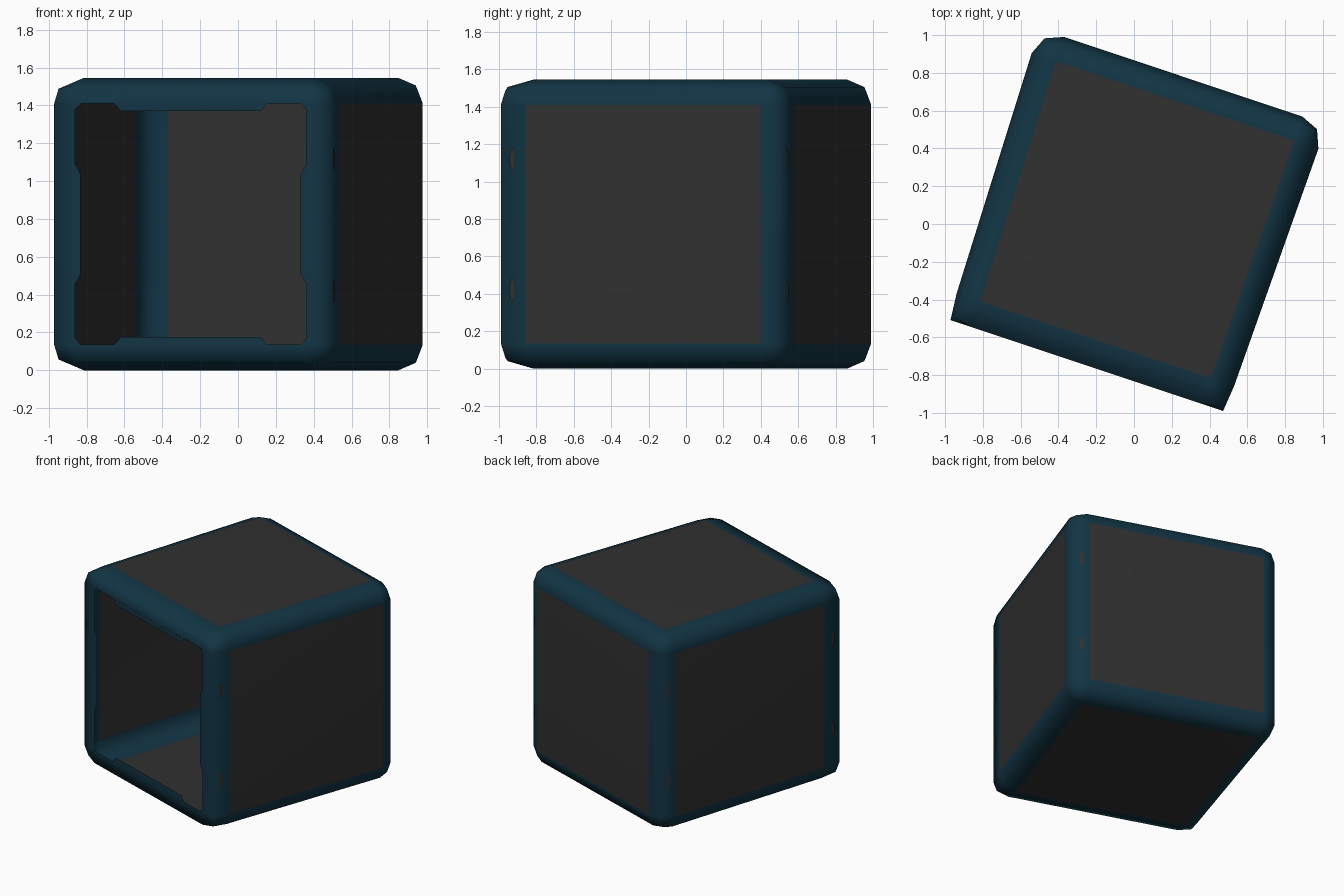
import bpy, bmesh, math
from mathutils import Matrix, Vector

if "Cube" in bpy.data.objects:
    bpy.data.objects.remove(bpy.data.objects["Cube"])

TURN = Matrix.Rotation(math.radians(-18.45), 4, 'Z')
HX, HY, H, R = 0.80, 0.822, 1.545, 0.135
FRONT = -0.79


def material(name, col):
    m = bpy.data.materials.new(name)
    m.diffuse_color = (*col, 1)
    m.use_nodes = True
    m.node_tree.nodes["Principled BSDF"].inputs["Base Color"].default_value = m.diffuse_color
    return m


blue = material("dark_blue_frame", (0.006, 0.035, 0.058))
grey = material("charcoal_panel", (0.030, 0.030, 0.030))


def add(name, bm, mats):
    bm.transform(TURN)
    me = bpy.data.meshes.new(name)
    bm.to_mesh(me)
    bm.free()
    for m in mats:
        me.materials.append(m)
    ob = bpy.data.objects.new(name, me)
    bpy.context.collection.objects.link(ob)
    return ob


# Box shell: rounded blue edges, charcoal panels, open front
bm = bmesh.new()
bmesh.ops.create_cube(bm, size=2, matrix=Matrix.Translation((0, 0, H / 2)) @ Matrix.Diagonal((HX, HY, H / 2, 1)))
bmesh.ops.bevel(bm, geom=bm.edges[:], offset=R, segments=2, profile=0.5, affect='EDGES')
bm.normal_update()
front = None
for f in bm.faces:
    f.smooth = True
    big = f.calc_area() > 1
    f.material_index = 1 if big else 0
    if big and f.normal.y < -0.9:
        front = f
bmesh.ops.delete(bm, geom=[front], context='FACES_ONLY')

# Flatten the rounding around the opening and narrow the front slightly
for v in bm.verts:
    if v.co.y < -0.6:
        if abs(v.co.x) < 0.7 or v.co.y > -0.7:
            v.co.x *= 0.968
        v.co.y = FRONT if v.co.y < -0.775 else (-0.77 if v.co.y < -0.75 else -0.645)
shell = add("box_shell", bm, [blue, grey])
wn = shell.modifiers.new("panel_normals", 'WEIGHTED_NORMAL')
wn.mode = 'FACE_AREA'

# Lips and corner gussets around the opening
bm = bmesh.new()
W, D, C = 0.646, 0.637, H / 2


def plate(pts):
    vs = [bm.verts.new((x, FRONT, C + z)) for x, z in pts]
    f = bm.faces.new(vs)
    f.normal_update()
    if f.normal.y > 0:
        f.normal_flip()


for s in (-1, 1):
    plate([(-0.425, s * D), (0.425, s * D), (0.39, s * (D - 0.04)), (-0.39, s * (D - 0.04))])
    plate([(s * W, -0.32), (s * W, 0.32), (s * (W - 0.033), 0.265), (s * (W - 0.033), -0.265)])
    for t in (-1, 1):
        plate([(s * W, t * D), (s * (W - 0.035), t * D), (s * W, t * (D - 0.035))])
add("opening_lips", bm, [blue])

# Small oval slots, a pair on each post
posts = {
    "front_right": ((0.772, -0.722), (1, 0.0)),
    "front_left": ((-0.772, -0.722), (-1, 0.0)),
    "back_left": ((-0.782, 0.737), (-0.94, 0.342)),
    "back_right": ((0.715, 0.804), (0.342, 0.94)),
}
for name, (pos, n) in posts.items():
    bm = bmesh.new()
    normal = Vector((n[0], n[1], 0)).normalized()
    rot = normal.to_track_quat('Z', 'Y').to_matrix().to_4x4()
    for z in (0.42, 1.12):
        place = Matrix.Translation(Vector((pos[0], pos[1], z)) + normal * 0.004)
        # the track matrix's local Y axis is the vertical one
        bmesh.ops.create_circle(bm, cap_ends=True, segments=12, radius=1,
                                matrix=place @ rot @ Matrix.Diagonal((0.014, 0.062, 1, 1)))
    add(name + "_slots", bm, [grey])
